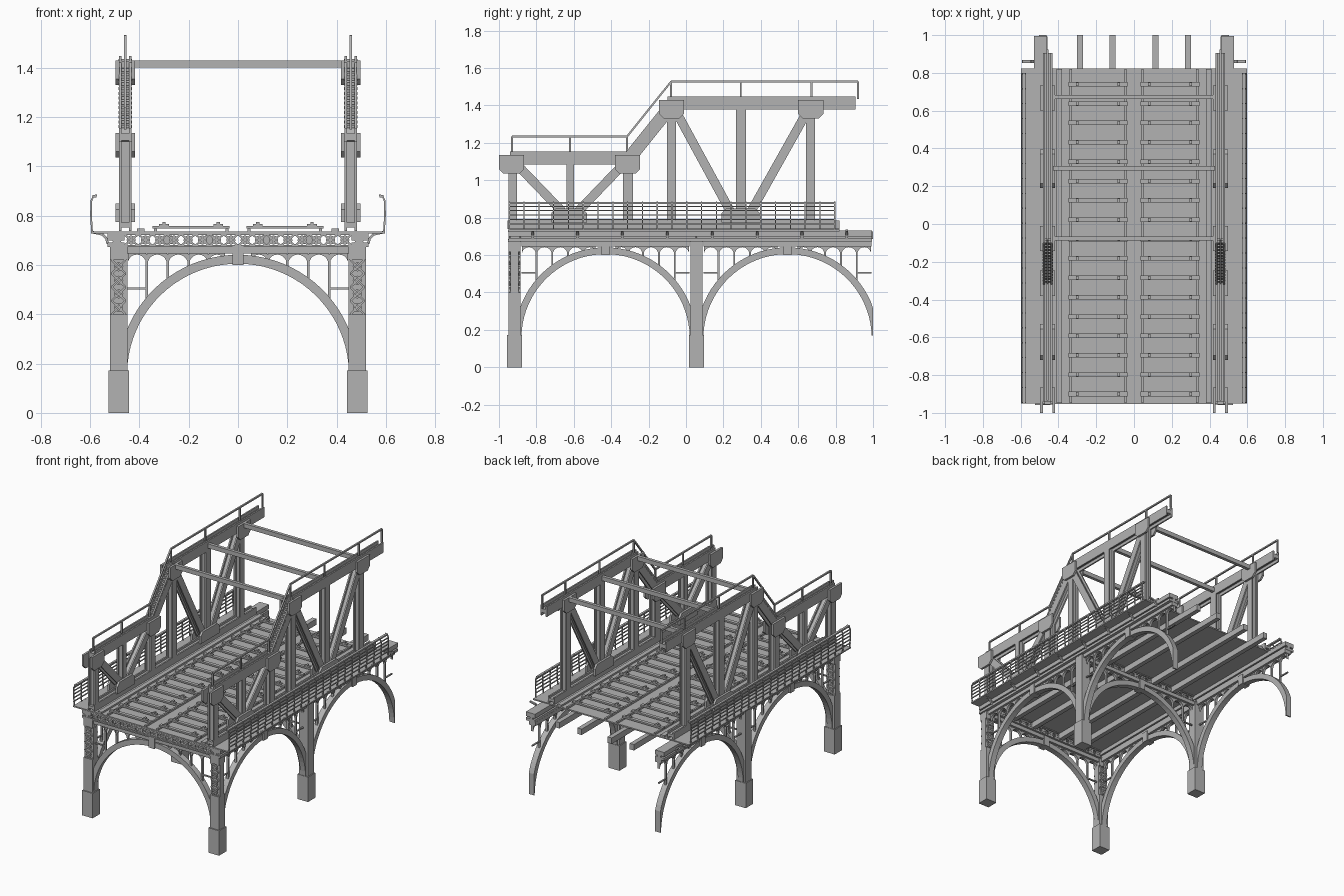
import bpy, bmesh, math
from mathutils import Vector

cube = bpy.data.objects.get("Cube")
if cube:
    bpy.data.objects.remove(cube, do_unlink=True)

steel = bpy.data.materials.new("steel_grey")
steel.use_nodes = True
GREY = (0.45, 0.45, 0.45, 1)
steel.diffuse_color = GREY
steel.node_tree.nodes["Principled BSDF"].inputs["Base Color"].default_value = GREY

parts = {}
Y_END = 1.0


def place(axis, u, d, z):
    """Profile point (u, z) at depth d; axis is the extrusion direction."""
    return Vector((d, min(u, Y_END), z)) if axis == 'x' else Vector((u, d, z))


def prism(part, axis, c, t, pts):
    """Extrude a profile to thickness t around depth c."""
    bm = parts.setdefault(part, bmesh.new())
    a = [bm.verts.new(place(axis, u, c - t / 2, z)) for u, z in pts]
    b = [bm.verts.new(place(axis, u, c + t / 2, z)) for u, z in pts]
    faces = [bm.faces.new(a), bm.faces.new(b[::-1])]
    n = len(pts)
    for i in range(n):
        j = (i + 1) % n
        faces.append(bm.faces.new((a[i], b[i], b[j], a[j])))
    bmesh.ops.recalc_face_normals(bm, faces=faces)


def box(part, x0, x1, y0, y1, z0, z1):
    prism(part, 'x', (x0 + x1) / 2, abs(x1 - x0), [(y0, z0), (y1, z0), (y1, z1), (y0, z1)])


def bar(part, axis, c, t, p, q, w):
    """Straight flat bar of width w from p to q."""
    p, q = Vector(p), Vector(q)
    s = (q - p).orthogonal().normalized() * w / 2
    prism(part, axis, c, t, [p + s, q + s, q - s, p - s])


def path(part, axis, c, t, pts, w):
    for p, q in zip(pts, pts[1:]):
        bar(part, axis, c, t, p, q, w)


def band(part, axis, c, t, inner, outer):
    """Solid strip between two matching profile curves."""
    bm = parts.setdefault(part, bmesh.new())
    rows = []
    for (u, z), (v, w) in zip(inner, outer):
        rows.append([bm.verts.new(place(axis, *k)) for k in (
            (u, c - t / 2, z), (v, c - t / 2, w), (v, c + t / 2, w), (u, c + t / 2, z))])
    faces = [bm.faces.new(rows[0]), bm.faces.new(rows[-1][::-1])]
    for a, b in zip(rows, rows[1:]):
        for i in range(4):
            j = (i + 1) % 4
            faces.append(bm.faces.new((a[i], a[j], b[j], b[i])))
    bmesh.ops.recalc_face_normals(bm, faces=faces)


def arc(u, z, r, n, a0=0.0, a1=math.pi):
    return [(u + r * math.cos(a0 + (a1 - a0) * i / n), z + r * math.sin(a0 + (a1 - a0) * i / n))
            for i in range(n + 1)]


def lattice(part, axis, c, t, u0, u1, z0, z1, n, vertical=False):
    """Crossed bars with rings at the cell centres."""
    for i in range(n):
        f, g = i / n, (i + 1) / n
        a, b, lo, hi = u0 + (u1 - u0) * f, u0 + (u1 - u0) * g, z0, z1
        if vertical:
            a, b, lo, hi = u0, u1, z0 + (z1 - z0) * f, z0 + (z1 - z0) * g
        bar(part, axis, c, t, (a, lo), (b, hi), 0.008)
        bar(part, axis, c, t, (a, hi), (b, lo), 0.008)
        m, k = (a + b) / 2, (lo + hi) / 2
        band(part, axis, c, t, arc(m, k, 0.011, 8, 0, math.tau), arc(m, k, 0.019, 8, 0, math.tau))


SPRING, R_IN, R_OUT = 0.155, 0.45, 0.486


def arch_span(axis, c, mid):
    """Large arch with spandrel posts, small arches, top beam and keystone."""
    band("arches", axis, c, 0.04, arc(mid, SPRING, R_IN, 40, 0.03, math.pi - 0.03),
         arc(mid, SPRING, R_OUT, 40, 0.03, math.pi - 0.03))
    bar("arch_beams", axis, c, 0.05, (mid - 0.45, 0.66), (mid + 0.45, 0.66), 0.026)
    prism("keystones", axis, c, 0.06, [(mid - 0.022, 0.6), (mid + 0.022, 0.6),
                                       (mid + 0.022, 0.672), (mid - 0.022, 0.672)])
    edges = [0.05, 0.12, 0.2, 0.285, 0.37, 0.45]
    for s in (-1, 1):
        for a, b in zip(edges, edges[1:]):
            r = (b - a) / 2 - 0.003
            inner = arc(mid + s * (a + b) / 2, 0.642 - r, r, 10)
            band("spandrel_arches", axis, c, 0.018, inner, [(u, 0.65) for u, z in inner])
            if b < 0.44:
                foot = SPRING + math.sqrt(R_OUT ** 2 - b * b) - 0.01
                bar("spandrel_posts", axis, c, 0.014, (mid + s * b, foot), (mid + s * b, 0.645), 0.01)
        bar("spandrel_posts", axis, c, 0.01, (mid + s * 0.365, 0.505), (mid + s * 0.45, 0.505), 0.008)


# Piers
PX, PIERS = 0.484, (-0.917, 0.056)
for s in (-1, 1):
    for y in PIERS:
        x = s * PX
        box("pier_bases", x - 0.041, x + 0.041, y - 0.04, y + 0.04, 0, 0.172)
        front = y < 0
        top = 0.4 if front else 0.67
        box("pier_columns", x - 0.035, x + 0.035, y - 0.032, y + 0.032, 0.172, top)
        if front:
            box("pier_columns", x - 0.035, x + 0.035, y - 0.022, y + 0.022, 0.4, 0.67)
            box("pier_columns", x - 0.035, x + 0.035, y - 0.032, y + 0.032, 0.62, 0.67)
            for d in (-1, 1):
                lattice("pier_lattice", 'y', y + d * 0.027, 0.01, x - 0.028, x + 0.028, 0.4, 0.62, 4, True)
        box("pier_heads", x - 0.036, x + 0.036, y - 0.035, y + 0.035, 0.67, 0.685)

# Arches across and along the bridge
for y in PIERS:
    arch_span('y', y, 0)
for s in (-1, 1):
    for mid in (-0.43, 0.543):
        arch_span('x', s * PX, mid)

# Cross girders with open lattice
for y in (PIERS[0] - 0.025, PIERS[0] + 0.03, PIERS[1]):
    lattice("cross_girder_lattice", 'y', y, 0.008, -0.52, 0.52, 0.678, 0.724, 18)
    for z in (0.677, 0.726):
        bar("cross_girder_chords", 'y', y, 0.02, (-0.525, z), (0.525, z), 0.008)

# Side girders and stringers
for s in (-1, 1):
    for a, b, lo, hi in ((0.46, 0.53, 0.672, 0.69), (0.46, 0.53, 0.7, 0.73), (0.48, 0.5, 0.69, 0.7)):
        box("side_girders", s * a, s * b, -0.95, 0.995, lo, hi)
    for x in (0.115, 0.285):
        box("stringers", s * x - 0.016, s * x + 0.016, -0.93, 1.0, 0.685, 0.726)

# Deck and tracks
box("deck", -0.597, 0.597, -0.95, 0.822, 0.727, 0.736)
for s in (-1, 1):
    for x, w in ((0.395, 0.03), (0.335, 0.012), (0.045, 0.012)):
        box("track_strips", s * x - w / 2, s * x + w / 2, -0.948, 0.82, 0.736, 0.748)
    for i in range(17):
        y = -0.9 + i * 0.1025
        box("sleepers", s * 0.035, s * 0.347, y - 0.012, y + 0.012, 0.747, 0.758)
        for x in (0.08, 0.3):
            box("rail_chairs", s * x - 0.02, s * x + 0.02, y - 0.01, y + 0.01, 0.758, 0.765)
            box("rail_chairs", s * x - 0.007, s * x + 0.007, y - 0.01, y + 0.01, 0.765, 0.774)

# Trusses
TX = 0.457


def member(part, x, p, q, w):
    """H-shaped beam: two flanges joined by a narrower web."""
    for d in (-1, 1):
        bar(part, 'x', x + d * 0.02, 0.01, p, q, w)
    bar(part, 'x', x, 0.032, p, q, w * 0.4)


def gusset(x, y0, y1, z0, z1, cut_top):
    k = 0.025
    if cut_top:
        pts = [(y0, z0), (y1, z0), (y1, z1 - k), (y1 - k, z1), (y0 + k, z1), (y0, z1 - k)]
    else:
        pts = [(y0 + k, z0), (y1 - k, z0), (y1, z0 + k), (y1, z1), (y0, z1), (y0, z0 + k)]
    for d in (-1, 1):
        prism("gussets", 'x', x + d * 0.032, 0.015, pts)


for s in (-1, 1):
    x = s * TX
    member("bottom_chords", x, (-0.955, 0.762), (0.82, 0.762), 0.047)
    member("top_chords", x, (-0.94, 1.118), (-0.29, 1.118), 0.07)
    member("top_chords", x, (-0.31, 1.11), (-0.077, 1.4), 0.07)
    member("top_chords", x, (-0.1, 1.412), (0.905, 1.412), 0.07)
    for y, z, w in ((-0.927, 1.1, 0.046), (-0.62, 1.1, 0.04), (-0.31, 1.1, 0.052),
                    (-0.077, 1.4, 0.048), (0.293, 1.4, 0.053), (0.665, 1.4, 0.048)):
        member("truss_posts", x, (y, 0.77), (y, z), w)
    for p, q in (((-0.91, 1.09), (-0.65, 0.82)), ((-0.33, 1.09), (-0.59, 0.82)),
                 ((-0.06, 1.38), (0.25, 0.81)), ((0.655, 1.38), (0.335, 0.81))):
        member("truss_diagonals", x, p, q, 0.048)
    for y0, z0 in ((-1.0, 1.035), (-0.38, 1.035), (-0.144, 1.33), (0.6, 1.33)):
        gusset(x, y0, y0 + 0.134, z0, z0 + 0.1, False)
    gusset(x, -0.72, -0.53, 0.775, 0.85, True)
    gusset(x, 0.19, 0.395, 0.775, 0.85, True)
    # Treads on the sloping chord
    for i in range(15):
        y, z = -0.3 + i * 0.0155, 1.167 + i * 0.0192
        box("treads", x - 0.028, x + 0.028, y - 0.005, y + 0.005, z - 0.012, z)
    # Handrail above the chords
    path("handrails", 'x', x, 0.011, [(-0.93, 1.234), (-0.315, 1.234), (-0.08, 1.527),
                                      (0.92, 1.527), (0.92, 1.435)], 0.01)
    for y, lo, hi in ((-0.93, 1.15, 1.234), (-0.62, 1.15, 1.234), (-0.315, 1.15, 1.234),
                      (-0.08, 1.44, 1.527), (0.293, 1.44, 1.527), (0.67, 1.44, 1.527)):
        bar("handrails", 'x', x, 0.011, (y, lo), (y, hi), 0.01)

# Overhead struts
for y in (-0.077, 0.295, 0.672):
    box("overhead_struts", -0.43, 0.43, y - 0.011, y + 0.011, 1.4, 1.43)

# Side railings and curved brackets
for s in (-1, 1):
    for z in (0.765, 0.79, 0.815, 0.838, 0.86):
        box("side_railings", s * 0.592, s * 0.598, -0.95, 0.8, z - 0.003, z + 0.003)
    box("side_railings", s * 0.574, s * 0.59, -0.95, 0.8, 0.874, 0.884)
    post = [(s * u, z) for u, z in ((0.592, 0.735), (0.596, 0.8), (0.595, 0.86), (0.587, 0.877), (0.572, 0.884))]
    for i in range(23):
        path("railing_posts", 'y', -0.945 + i * 0.0791, 0.006, post, 0.007)
    curve = [(s * u, z) for u, z in ((0.528, 0.685), (0.534, 0.708), (0.55, 0.724), (0.592, 0.733))]
    for i in range(8):
        path("deck_brackets", 'y', -0.82 + i * 0.24, 0.014, curve, 0.01)

for name, bm in parts.items():
    mesh = bpy.data.meshes.new(name)
    bm.to_mesh(mesh)
    bm.free()
    mesh.materials.append(steel)
    bpy.context.scene.collection.objects.link(bpy.data.objects.new(name, mesh))
